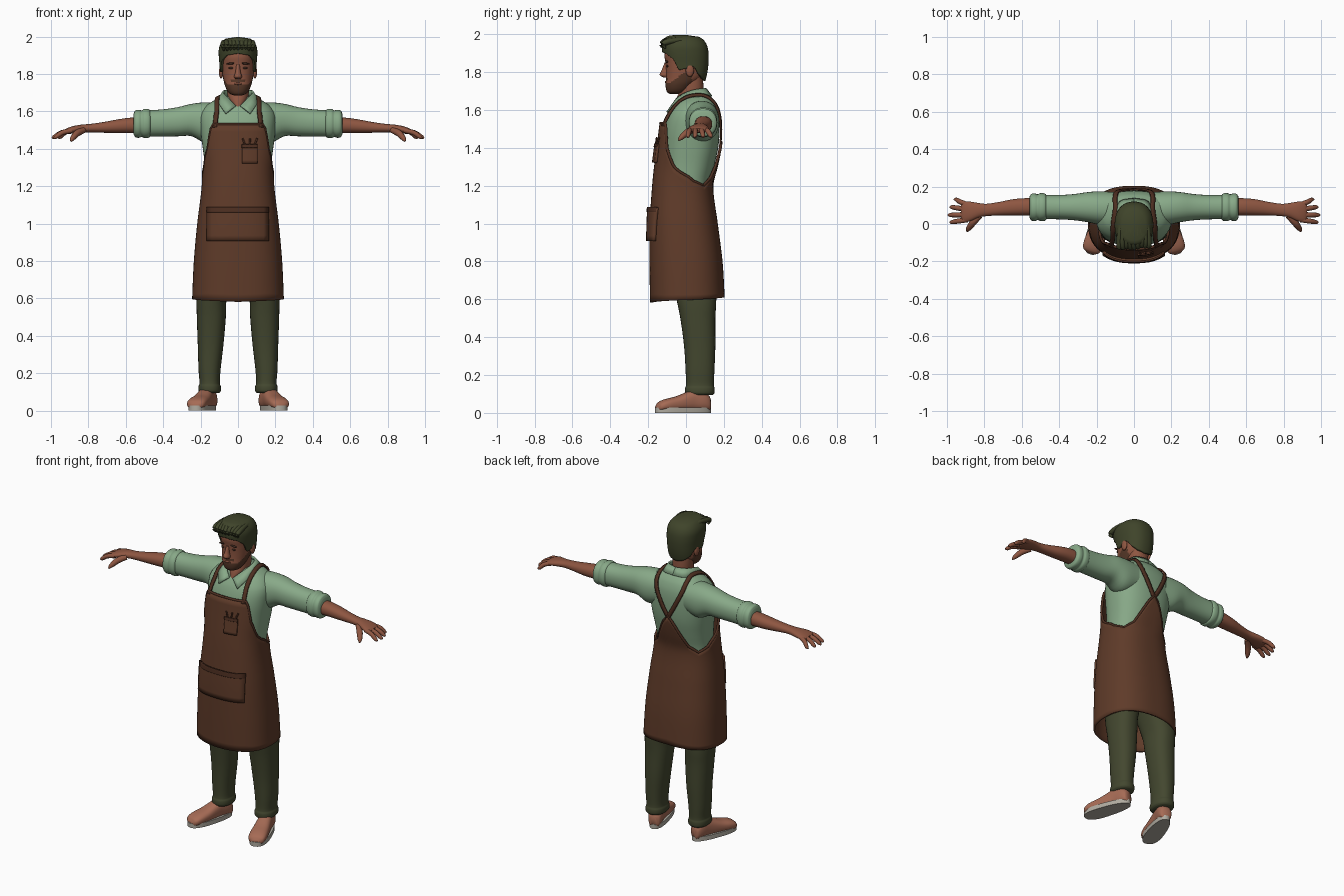
import bpy, bmesh, math, random
from mathutils import Vector, Matrix
from mathutils.bvhtree import BVHTree

random.seed(4)
if "Cube" in bpy.data.objects:
    bpy.data.objects.remove(bpy.data.objects["Cube"], do_unlink=True)


def material(name, code):
    rgb = [int(code[i:i + 2], 16) / 255 for i in (0, 2, 4)]
    col = [c / 12.92 if c < 0.04 else ((c + 0.055) / 1.055) ** 2.4 for c in rgb] + [1]
    m = bpy.data.materials.new(name)
    m.use_nodes = True
    m.diffuse_color = col
    bsdf = m.node_tree.nodes["Principled BSDF"]
    bsdf.inputs["Base Color"].default_value = col
    bsdf.inputs["Roughness"].default_value = 0.8
    return m


SKIN = material("warm skin", "8E5641")
BEARD = material("beard brown", "563828")
DARK = material("dark brown", "3C281E")
HAIR = material("dark olive hair", "3F442A")
SHIRT = material("sage shirt", "88A988")
APRON = material("apron brown", "5F3B29")
TRIM = material("apron trim", "4E2F21")
TROUSER = material("olive trousers", "43472F")
SHOE = material("tan shoe", "A66B55")
SOLE = material("pale sole", "B0ABA0")


# Interpolate a table whose first column is the parameter
def sample(table, t, smooth=True):
    t = min(max(t, table[0][0]), table[-1][0])
    i = 0
    while i < len(table) - 2 and t > table[i + 1][0]:
        i += 1
    p, q = table[i], table[i + 1]
    h = q[0] - p[0]
    u = (t - p[0]) / h
    if not smooth:
        return [a + (b - a) * u for a, b in zip(p[1:], q[1:])]
    o, r = table[max(i - 1, 0)], table[min(i + 2, len(table) - 1)]
    out = []
    for k in range(1, len(p)):
        m0 = (q[k] - o[k]) / (q[0] - o[0]) * h
        m1 = (r[k] - p[k]) / (r[0] - p[0]) * h
        d = q[k] - p[k]
        out.append(p[k] + u * (m0 + u * (3 * d - 2 * m0 - m1 + u * (m0 + m1 - 2 * d))))
    return out


def finish(name, bm, mats, mirror=False, thick=0, paint=None):
    bmesh.ops.recalc_face_normals(bm, faces=bm.faces)
    me = bpy.data.meshes.new(name)
    bm.to_mesh(me)
    bm.free()
    for m in mats if isinstance(mats, list) else [mats]:
        me.materials.append(m)
    me.shade_smooth()
    me.set_sharp_from_angle(angle=math.radians(50))
    if paint:
        for f in me.polygons:
            f.material_index = paint(f.center)
    ob = bpy.data.objects.new(name, me)
    bpy.context.collection.objects.link(ob)
    if thick:
        s = ob.modifiers.new("Thickness", "SOLIDIFY")
        s.thickness, s.offset = thick, 0
    if mirror:
        ob.modifiers.new("Mirror", "MIRROR").use_mirror_merge = False
    return ob


# Skin a list of point rows
def sheet(name, rows, mats, closed=False, caps=(), matrix=None, **kw):
    bm = bmesh.new()
    vs = [[bm.verts.new(p) for p in row] for row in rows]
    n = len(vs[0])
    for a, b in zip(vs, vs[1:]):
        for j in range(n if closed else n - 1):
            k = (j + 1) % n
            bm.faces.new((a[j], a[k], b[k], b[j]))
    for c in caps:
        bm.faces.new(vs[c])
    if matrix:
        bm.transform(matrix)
    return finish(name, bm, mats, **kw)


def section(box, ang, power):
    a0, a1, b0, b1 = box
    s, c = math.sin(ang), math.cos(ang)
    e = 2 / power
    return ((a0 + a1) / 2 + (a1 - a0) / 2 * math.copysign(abs(s) ** e, s),
            (b0 + b1) / 2 - (b1 - b0) / 2 * math.copysign(abs(c) ** e, c))


# Loft oval sections given as (position, min a, max a, min b, max b)
def loft(name, table, mats, axis="z", power=2.2, n=32, steps=4, **kw):
    ts = [p[0] + (q[0] - p[0]) * s / steps for p, q in zip(table, table[1:]) for s in range(steps)]
    rows = []
    for t in ts + [table[-1][0]]:
        pts = [section(sample(table, t), math.tau * j / n, power) for j in range(n)]
        rows.append([{"z": (a, b, t), "x": (t, a, b), "y": (a, t, b)}[axis] for a, b in pts])
    return sheet(name, rows, mats, closed=True, caps=(0, -1), **kw)


# Cloth wrapped round a body, with lower and upper edges set by angle from the front
def drape_edge(table, edge, power, n):
    row = []
    for j in range(n):
        deg = 360 * j / n
        z = sample(edge, min(deg, 360 - deg), False)[0]
        row.append((*section(sample(table, z), math.radians(deg), power), z))
    return row


def drape(name, table, low, high, mats, power, n=144, count=24, **kw):
    rows = []
    for i in range(count + 1):
        edge = [(d, sample(low, d, False)[0] * (1 - i / count) + sample(high, d, False)[0] * i / count)
                for d in range(0, 181)]
        rows.append(drape_edge(table, edge, power, n))
    return sheet(name, rows, mats, closed=True, **kw)


# Round tube through (x, y, z, radius) points
def tube(name, pts, mats, steps=4, n=10, **kw):
    table = [(i, *p) for i, p in enumerate(pts)]
    rows, last = [], (len(pts) - 1) * steps
    for i in range(last + 1):
        *p, r = sample(table, i / steps)
        d = Vector(sample(table, (i + 0.5) / steps)[:3]) - Vector(sample(table, (i - 0.5) / steps)[:3])
        q = d.to_track_quat("Z", "Y")
        rows.append([Vector(p) + q @ Vector((r * math.cos(math.tau * j / n), r * math.sin(math.tau * j / n), 0))
                     for j in range(n)])
    return sheet(name, rows, mats, closed=True, caps=(0, -1), **kw)


def ball(name, centre, radii, mat, tilt=0, **kw):
    bm = bmesh.new()
    bmesh.ops.create_uvsphere(bm, u_segments=16, v_segments=10, radius=1)
    bm.transform(Matrix.Translation(centre) @ Matrix.Rotation(tilt, 4, "Y") @ Matrix.Diagonal((*radii, 1)))
    return finish(name, bm, mat, **kw)


# Head with beard, neck and face
def beard(c):
    line = 1.742 + 0.75 * max(0, c.y + 0.085)
    moustache = abs(c.x) < 0.036 and 1.755 < c.z < 1.773 and c.y < -0.07
    return 1 if (c.z < line and c.y < 0.03) or moustache else 0


loft("head", [(1.685, -.02, .02, -.085, -.04), (1.695, -.045, .045, -.1, 0), (1.73, -.067, .067, -.108, .04),
              (1.77, -.078, .078, -.105, .085), (1.81, -.084, .084, -.105, .1), (1.85, -.088, .088, -.108, .106),
              (1.9, -.088, .088, -.114, .106), (1.95, -.07, .07, -.09, .08), (1.97, -.03, .03, -.05, .04)],
     [SKIN, BEARD], n=64, steps=6, paint=beard)
loft("neck", [(1.62, -.025, .025, -.065, .06), (1.66, -.05, .05, -.052, .09), (1.7, -.058, .058, -.035, .092),
              (1.78, -.06, .06, -.03, .09)], SKIN)
loft("nose", [(1.773, -.014, .014, -.122, -.09), (1.785, -.021, .021, -.139, -.09), (1.81, -.014, .014, -.129, -.09),
              (1.85, -.009, .009, -.113, -.09)], SKIN, n=16)
ball("lips", (0, -.106, 1.748), (.022, .006, .006), SKIN)
ball("ears", (.09, .02, 1.81), (.012, .022, .034), SKIN, mirror=True)
ball("eyes", (.036, -.098, 1.832), (.014, .006, .006), DARK, mirror=True)
ball("eyebrows", (.038, -.102, 1.856), (.024, .008, .006), DARK, tilt=.12, mirror=True)

# Hair cap and swept locks
drape("hair", [(1.75, -.078, .078, -.09, .092), (1.8, -.086, .086, -.098, .104), (1.85, -.09, .09, -.105, .11),
               (1.9, -.094, .094, -.116, .11), (1.94, -.092, .092, -.118, .102), (1.97, -.075, .075, -.105, .08),
               (1.985, -.05, .05, -.085, .045), (1.988, -.01, .01, -.03, .0)],
      [(0, 1.91), (35, 1.9), (58, 1.87), (70, 1.81), (90, 1.82), (108, 1.83), (125, 1.79), (150, 1.765), (180, 1.755)],
      [(0, 1.988), (180, 1.988)], HAIR, 2.3, n=64, thick=.018, caps=(-1,))
for k in range(-4, 5):
    x, j = k * .019, random.uniform(-.006, .006)
    top = 1.983 - 2.4 * x * x
    tube("hair_lock", [(x, -.112 + j, 1.925, .005), (x * 1.04, -.122 + j, 1.95, .014),
                       (x + j, -.085, top - .006, .015), (x - j, -.02, top, .014), (x * .85, .05, top - .012, .012),
                       (x * .8, .09, top - .04, .004)], HAIR, n=8)

# Shirt body, collar, sleeves and rolled cuffs
torso = loft("shirt_body", [(1.0, -.18, .18, -.11, .13), (1.2, -.17, .17, -.12, .125), (1.3, -.175, .175, -.12, .148),
                            (1.4, -.188, .188, -.12, .17), (1.5, -.2, .2, -.115, .178), (1.58, -.2, .2, -.093, .175),
                            (1.63, -.17, .17, -.06, .16), (1.66, -.125, .125, -.03, .14), (1.68, -.08, .08, -.01, .12)],
             SHIRT, power=2.4, n=48)
inner = [(0, 0, .105, 1.712), (1, .06, .085, 1.712), (2, .078, .03, 1.702), (3, .055, -.035, 1.672), (4, .012, -.07, 1.63)]
outer = [(0, 0, .135, 1.672), (1, .075, .118, 1.67), (2, .105, .04, 1.665), (3, .1, -.05, 1.638), (4, .065, -.1, 1.588)]
sheet("collar", [[sample(tab, i / 4) for i in range(17)] for tab in (inner, outer)], SHIRT, thick=.01, mirror=True)
loft("sleeves", [(.1, -.01, .17, 1.45, 1.645), (.18, -.005, .175, 1.435, 1.648), (.25, .01, .17, 1.468, 1.64),
                 (.32, .02, .16, 1.467, 1.623), (.4, .025, .155, 1.466, 1.611), (.5, .026, .156, 1.465, 1.605)],
     SHIRT, "x", mirror=True)
loft("cuffs", [(.465, .03, .15, 1.475, 1.597), (.475, .018, .162, 1.46, 1.61), (.5, .015, .165, 1.457, 1.613),
               (.515, .021, .159, 1.463, 1.606), (.53, .016, .163, 1.459, 1.608), (.55, .02, .16, 1.463, 1.604),
               (.558, .034, .148, 1.478, 1.588)], SHIRT, "x", mirror=True)

# Forearms, palms and fingers
loft("forearms", [(.5, .045, .138, 1.482, 1.568), (.58, .046, .138, 1.484, 1.566), (.65, .046, .132, 1.484, 1.556),
                  (.72, .046, .118, 1.486, 1.543), (.79, .042, .108, 1.488, 1.533), (.83, .035, .112, 1.486, 1.53),
                  (.88, .014, .12, 1.482, 1.522), (.912, .01, .117, 1.479, 1.511), (.925, .025, .1, 1.485, 1.503)],
     SKIN, "x", mirror=True)
fingers = {"index": (.022, .01, .985), "middle": (.05, .048, .994), "ring": (.079, .09, .985), "little": (.104, .13, .962)}
for label, (y0, y1, tip) in fingers.items():
    tube(label + "_fingers", [(.89, y0, 1.497, .013), (.89 + (tip - .89) * .5, (y0 + y1) / 2, 1.487, .0135),
                              (tip - .012, y1, 1.464, .011), (tip, y1, 1.456, .004)], SKIN, mirror=True)
tube("thumbs", [(.825, .045, 1.5, .016), (.86, .008, 1.483, .018), (.885, -.025, 1.455, .0135), (.893, -.04, 1.44, .004)],
     SKIN, mirror=True)

# Trousers with a turned hem
loft("trousers", [(.095, .1, .203, .004, .142), (.105, .092, .211, -.004, .15), (.13, .092, .211, -.005, .151),
                  (.145, .097, .206, 0, .147), (.22, .093, .211, -.002, .15), (.35, .078, .215, -.01, .155),
                  (.5, .065, .22, -.03, .155), (.6, .06, .221, -.05, .16), (.85, -.01, .2, -.1, .155),
                  (1.0, -.01, .17, -.1, .12)], TROUSER, power=2.3, mirror=True)

# Shoes turned outwards
turn = Matrix.Translation((.187, -.015, 0)) @ Matrix.Rotation(math.radians(18), 4, "Z")
loft("shoes", [(-.15, -.02, .02, .015, .036), (-.135, -.044, .044, .01, .056), (-.1, -.053, .053, .01, .072),
               (-.04, -.051, .05, .01, .087), (.02, -.045, .045, .01, .11), (.06, -.042, .042, .01, .125),
               (.11, -.042, .042, .01, .118), (.14, -.034, .034, .01, .092), (.148, -.02, .02, .015, .08)],
     SHOE, "y", 2.5, matrix=turn, mirror=True)
sole_rows = []
for z in (0, .028):
    pts = [section((-.06, .06, -.155, .152), math.tau * j / 48, 2.5) for j in range(48)]
    sole_rows.append([(x * (.88 - .8 * y), y, z) for x, y in pts])
sheet("soles", sole_rows, SOLE, closed=True, caps=(0, -1), matrix=turn, mirror=True)

# Apron with scooped sides and a peaked back
P = 2.5
body = [(.58, -.24, .24, -.184, .2), (.8, -.23, .23, -.187, .187), (1.0, -.212, .212, -.186, .162),
        (1.2, -.188, .188, -.173, .138), (1.3, -.187, .187, -.163, .162), (1.4, -.2, .2, -.15, .182),
        (1.53, -.207, .207, -.134, .19)]
top = [(0, 1.53), (37.5, 1.53), (50, 1.4), (72, 1.3), (105, 1.225), (130, 1.2), (150, 1.24), (165, 1.33), (180, 1.43)]
drape("apron", body, [(0, .582), (180, .612)], top, APRON, P, thick=.012)
edge = drape_edge(body, top, P, 72)
tube("apron_edging", [(*p, .008) for p in edge + edge[:1]], TRIM, steps=1, n=8)


def apron_front(x, z, lift):
    a0, a1, b0, b1 = sample(body, z)
    return (x, (b0 + b1) / 2 - (b1 - b0) / 2 * (1 - (abs(x) / a1) ** P) ** (1 / P) - lift, z)


def patch(name, x0, x1, z0, z1, lift, thick, mat):
    rows = [[apron_front(x0 + (x1 - x0) * i / 12, z0 + (z1 - z0) * k / 6, lift) for i in range(13)] for k in range(7)]
    sheet(name, rows, mat, thick=thick)


patch("front_pocket", -.163, .16, .907, 1.085, .013, .02, APRON)
patch("front_pocket_band", -.166, .163, 1.06, 1.088, .021, .009, TRIM)
patch("chest_pocket", .022, .102, 1.322, 1.42, .011, .018, APRON)
patch("chest_pocket_band", .02, .104, 1.405, 1.424, .018, .008, TRIM)
for x, lean in ((.045, -.02), (.06, .005), (.08, .022)):
    tube("pocket_tool", [(*apron_front(x, 1.4, .014), .005), (*apron_front(x + lean, 1.455, .012), .005)], TRIM, n=8)

# Straps laid over the shoulders, crossing at the back
tree = BVHTree.FromPolygons([v.co for v in torso.data.vertices], [f.vertices for f in torso.data.polygons])
route = [(0, .123, -.122, 1.515), (1, .118, -.09, 1.6), (2, .108, .0, 1.66), (3, .1, .09, 1.68), (4, .09, .16, 1.6),
         (5, .045, .18, 1.5), (6, 0, .18, 1.42), (7, -.045, .175, 1.34)]
for side, label in ((1, "left_strap"), (-1, "right_strap")):
    line, rows = [], []
    for i in range(57):
        p = Vector(sample(route, i / 8))
        hit, normal = tree.find_nearest(p)[:2]
        line.append((p.lerp(hit + normal * .009, min(1, i / 8)), normal))
    for i, (p, normal) in enumerate(line):
        along = line[min(i + 1, 56)][0] - line[max(i - 1, 0)][0]
        across = along.cross(normal).normalized() * .012
        rows.append([Vector((q.x * side, q.y, q.z)) for q in (p - across, p, p + across)])
    sheet(label, rows, TRIM, thick=.01)
